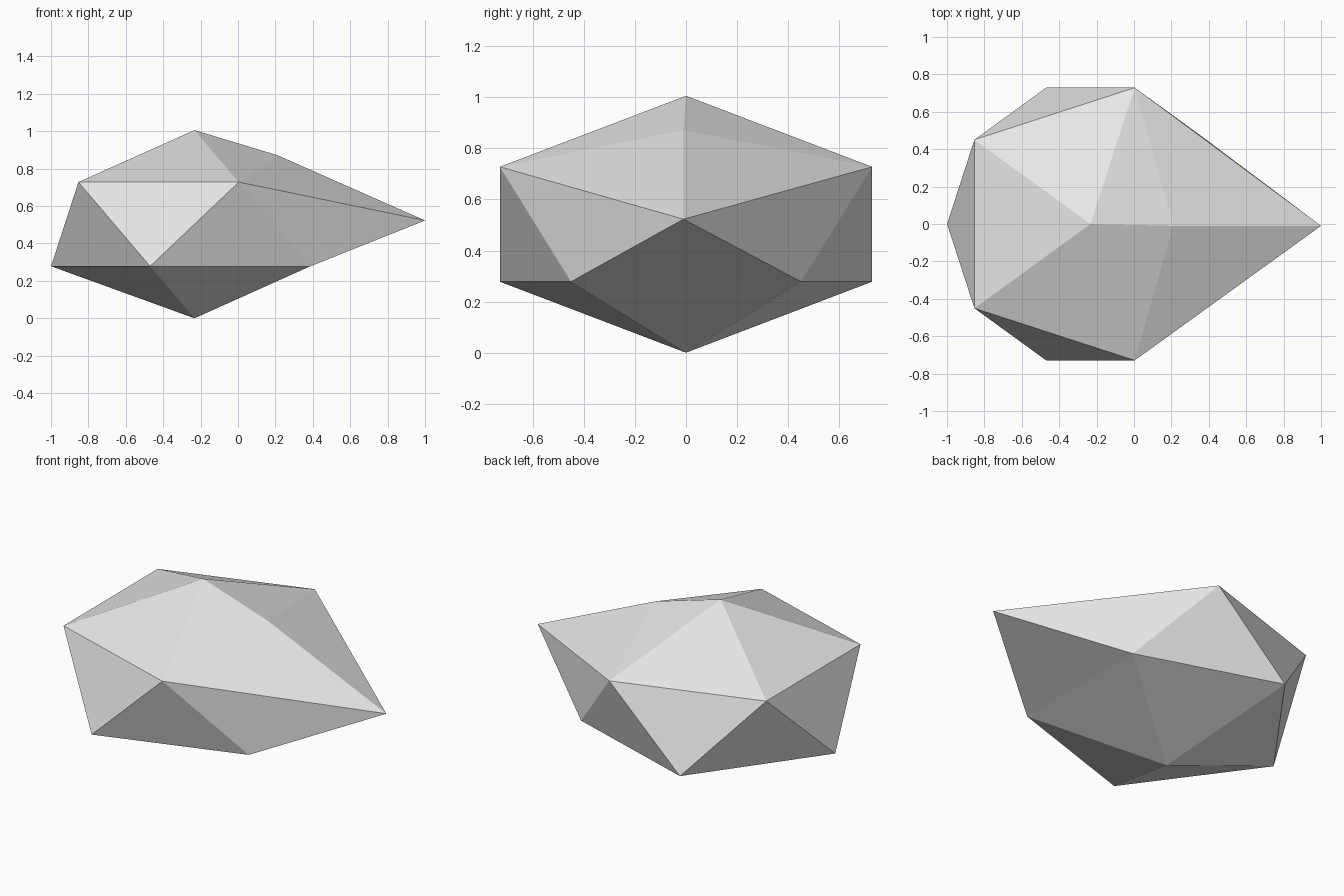
import bpy
import bmesh
from mathutils import Matrix, Vector

cube = bpy.data.objects.get("Cube")
if cube:
    bpy.data.objects.remove(cube, do_unlink=True)

# Stone colour
stone = bpy.data.materials.new("pale_grey_stone")
stone.use_nodes = True
stone.diffuse_color = (0.8, 0.8, 0.8, 1)
stone.node_tree.nodes["Principled BSDF"].inputs["Base Color"].default_value = (0.8, 0.8, 0.8, 1)

# Flattened twenty-sided body
bm = bmesh.new()
bmesh.ops.create_icosphere(bm, subdivisions=1, radius=1)
bm.transform(Matrix.Translation((-0.233, 0, 0.503)) @ Matrix.Diagonal((0.857, 0.857, 0.503, 1)))

# Upper vertex on +x drawn out into a point
top = max(bm.verts, key=lambda v: v.co.z)
tip = max(bm.verts, key=lambda v: v.co.x)
tip.co = Vector((1.0, -0.01, 0.523))

# Raised kink along the ridge from the crown to the point
ridge = bm.edges.get((top, tip))
_, kink = bmesh.utils.edge_split(ridge, top, 0.4)
kink.co = Vector((0.21, -0.01, 0.872))
for face in list(kink.link_faces):
    corner = next(v for v in face.verts if v not in (top, tip, kink))
    bmesh.utils.face_split(face, kink, corner)

bmesh.ops.recalc_face_normals(bm, faces=bm.faces)
mesh = bpy.data.meshes.new("rock")
bm.to_mesh(mesh)
bm.free()
mesh.materials.append(stone)
rock = bpy.data.objects.new("rock", mesh)
bpy.context.collection.objects.link(rock)
